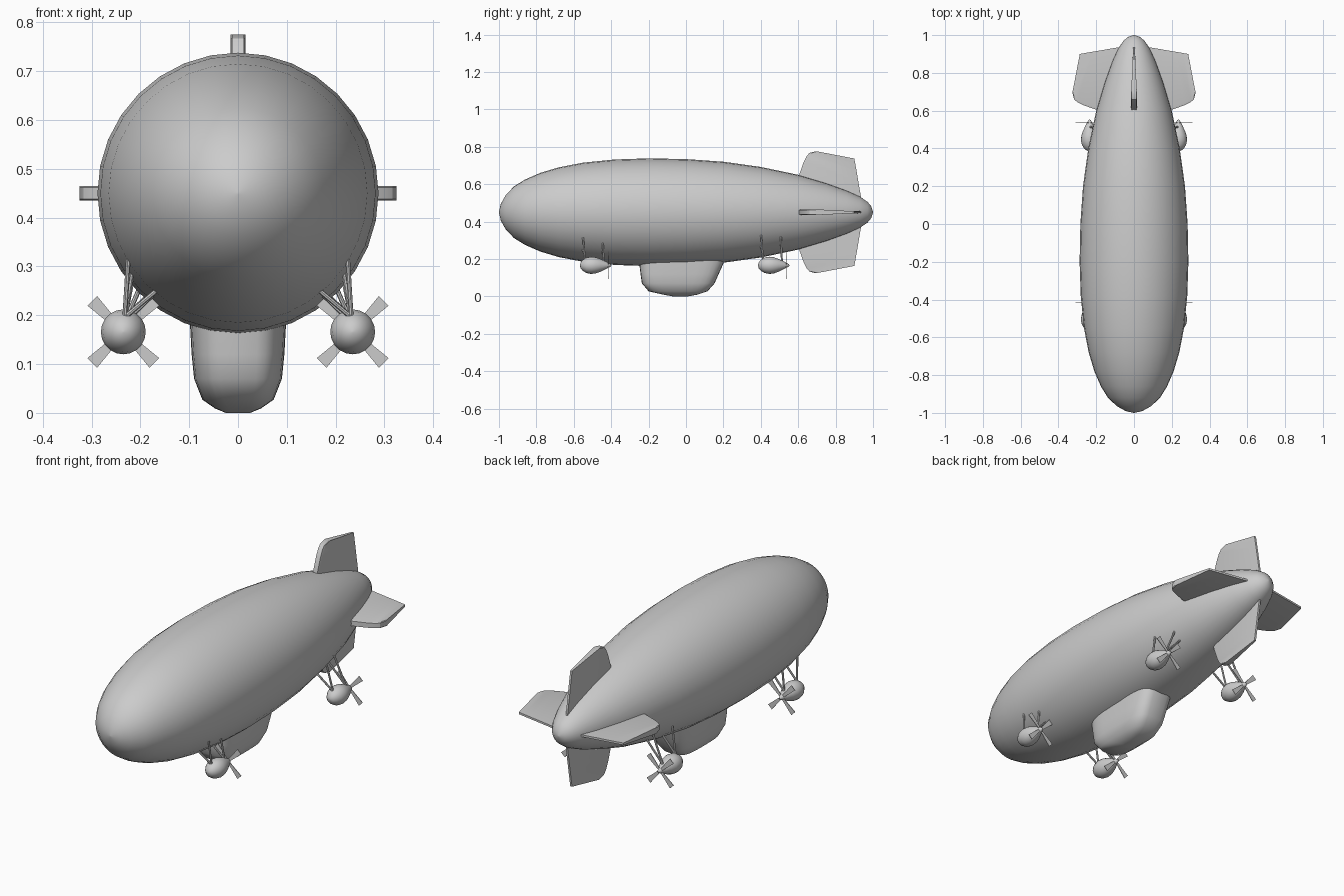
import bpy, math
from mathutils import Vector, Matrix

if "Cube" in bpy.data.objects:
    bpy.data.objects.remove(bpy.data.objects["Cube"])

CZ = 0.45  # height of the hull axis


def make(name, verts, faces, angle=40):
    me = bpy.data.meshes.new(name)
    me.from_pydata([tuple(v) for v in verts], [], faces)
    ob = bpy.data.objects.new(name, me)
    bpy.context.collection.objects.link(ob)
    bpy.ops.object.select_all(action='DESELECT')
    ob.select_set(True)
    bpy.context.view_layer.objects.active = ob
    bpy.ops.object.mode_set(mode='EDIT')
    bpy.ops.mesh.select_all(action='SELECT')
    bpy.ops.mesh.normals_make_consistent(inside=False)
    bpy.ops.object.mode_set(mode='OBJECT')
    if angle:
        bpy.ops.object.shade_smooth_by_angle(angle=math.radians(angle))
    return ob


def loft(name, rings, angle=40):
    """Skin a list of equal-length rings and cap both ends."""
    n = len(rings[0])
    verts = [v for r in rings for v in r]
    faces = [(i * n + j, i * n + (j + 1) % n, (i + 1) * n + (j + 1) % n, (i + 1) * n + j)
             for i in range(len(rings) - 1) for j in range(n)]
    faces += [tuple(range(n)), tuple(range(len(verts) - n, len(verts)))]
    return make(name, verts, faces, angle)


def circle_y(cx, y, cz, r, n):
    return [(cx + r * math.cos(2 * math.pi * k / n), y, cz + r * math.sin(2 * math.pi * k / n))
            for k in range(n)]


# Hull
hull = [(-1, .003), (-.99, .045), (-.965, .09), (-.92, .138), (-.86, .175), (-.78, .21),
        (-.68, .24), (-.55, .265), (-.38, .282), (-.2, .288), (0, .284), (.2, .27),
        (.4, .242), (.6, .2), (.75, .155), (.86, .115), (.93, .083), (.97, .056),
        (.99, .032), (1, .003)]
loft("hull", [circle_y(0, y, CZ, r, 32) for y, r in hull], 60)


def hull_radius(y):
    for (a, ra), (b, rb) in zip(hull, hull[1:]):
        if a <= y <= b:
            return ra + (rb - ra) * (y - a) / (b - a)


# Gondola: rounded-rectangle sections stacked in z (z, front, back, half width)
levels = [(.22, -.255, .215, .1), (.175, -.25, .2, .098), (.12, -.243, .175, .095),
          (.07, -.236, .153, .09), (.027, -.2, .115, .073), (.009, -.12, .06, .047),
          (.0, -.07, .01, .025)]
rings = []
for z, y0, y1, w in levels:
    ring = []
    for k in range(32):
        a = 2 * math.pi * k / 32
        c, s = math.cos(a), math.sin(a)
        ring.append((math.copysign(abs(c) ** .55, c) * w,
                     (y0 + y1) / 2 + math.copysign(abs(s) ** .55, s) * (y1 - y0) / 2, z))
    rings.append(ring)
loft("gondola", rings, 50)

# Tail fins: thick leading chain tapering to a thin trailing chain (y, radius)
lead = [(.6, .12), (.605, .2), (.628, .265), (.645, .3), (.66, .317), (.69, .325)]
trail = [(.94, .04), (.935, .085), (.922, .16), (.912, .22), (.905, .26), (.9, .287)]
for i, name in enumerate(["fin_right", "fin_top", "fin_left", "fin_bottom"]):
    rot = Matrix.Translation((0, 0, CZ)) @ Matrix.Rotation(-i * math.pi / 2, 4, 'Y')
    sections = []
    for (ya, ra), (yb, rb) in zip(lead, trail):
        sections.append([rot @ Vector(p) for p in (
            (ra, ya, .012), (ra, ya + .012, .015), (rb, yb, .005),
            (rb, yb, -.005), (ra, ya + .012, -.015), (ra, ya, -.012))])
    loft(name, sections, 30)


def strut(name, a, b, r=.005, n=8):
    a, b = Vector(a), Vector(b)
    q = (b - a).to_track_quat('Z', 'Y')
    loft(name, [[p + q @ Vector((r * math.cos(2 * math.pi * k / n), r * math.sin(2 * math.pi * k / n), 0))
                 for k in range(n)] for p in (a, b)])


# Engine pods with propellers and struts
PX, PZ = .235, .166
pod = [(0, .002), (.004, .016), (.015, .029), (.035, .041), (.06, .046), (.085, .043),
       (.11, .034), (.135, .022), (.155, .012), (.165, .006), (.168, .001)]
for label, y0 in (("front", -.567), ("rear", .385)):
    for side, sx in (("left", -1), ("right", 1)):
        tag = f"{label}_{side}"
        x = sx * PX
        loft("engine_pod_" + tag, [circle_y(x, y0 + y, PZ, r, 20) for y, r in pod], 60)
        # four flared blades
        yp = y0 + .152
        verts, faces = [], []
        for k in range(4):
            m = Matrix.Translation((x, yp, PZ)) @ Matrix.Rotation(math.pi / 4 + k * math.pi / 2, 4, 'Y')
            b = len(verts)
            verts += [m @ Vector((px, dy, pz)) for dy in (-.0015, .0015)
                      for px, pz in ((0, -.005), (.09, -.014), (.09, .014), (0, .005))]
            faces += [tuple(b + i for i in f) for f in (
                (0, 1, 2, 3), (7, 6, 5, 4), (0, 4, 5, 1), (1, 5, 6, 2), (2, 6, 7, 3), (3, 7, 4, 0))]
        make("propeller_" + tag, verts, faces, 0)
        # outer and inner strut at two stations
        for i, (yb, yt) in enumerate(((y0 + .028, y0 + .016), (y0 + .128, y0 + .122))):
            r = hull_radius(yt)
            for kind, deg in (("outer", 59 - 6 * i), ("inner", 40)):
                t = math.radians(deg)
                top = (sx * r * .99 * math.sin(t), yt, CZ - r * .99 * math.cos(t))
                dz = .03 if i == 0 else .02
                strut(f"strut_{kind}_{i}_{tag}", (x - sx * .003, yb, PZ + dz), top)
